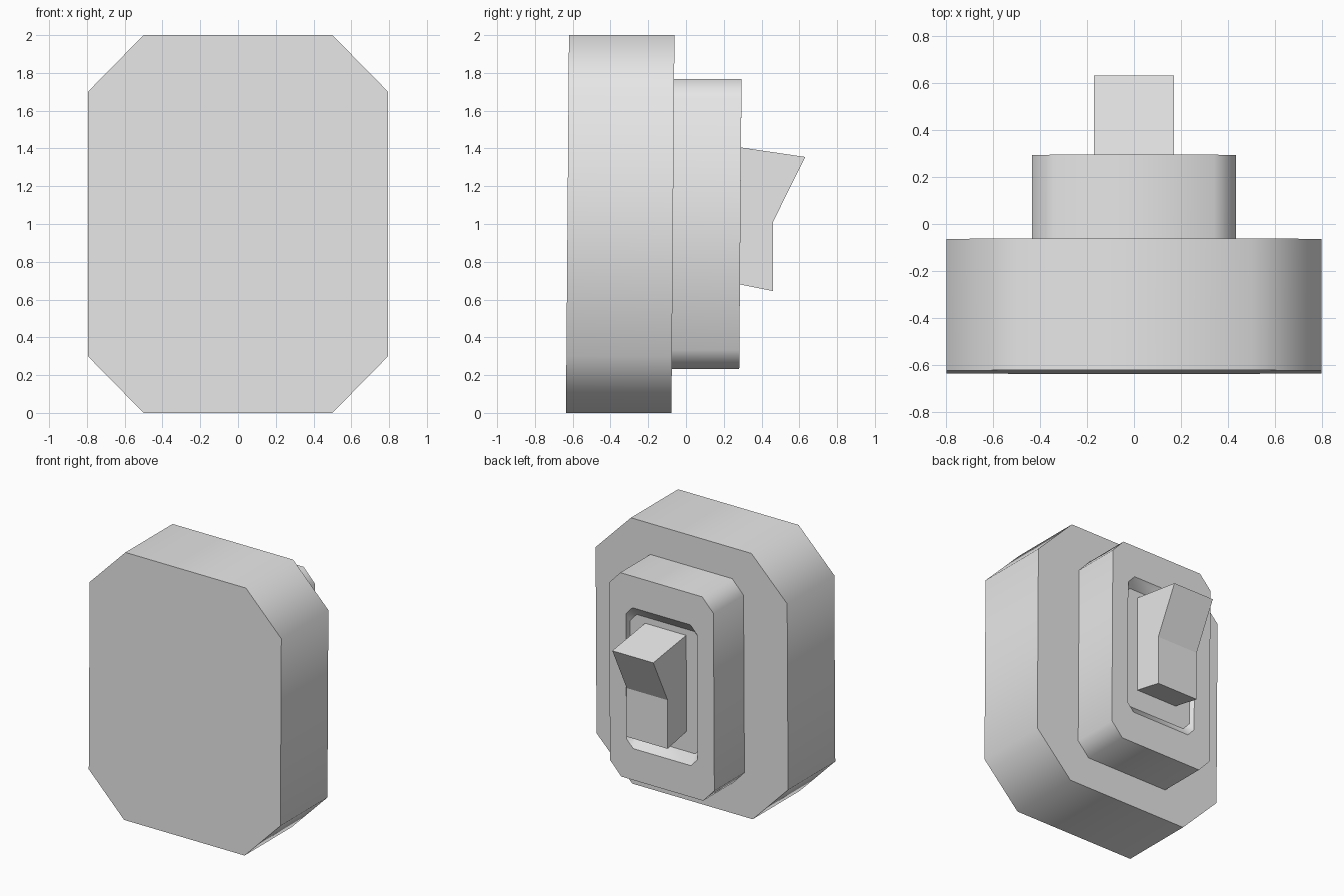
import bpy
import bmesh
from mathutils import Vector

TILT = 0.008  # slight lean of the whole switch about x
MID_Z = 1.0

cube = bpy.data.objects.get("Cube")
if cube:
    bpy.data.objects.remove(cube, do_unlink=True)

# Single light grey plastic
plastic = bpy.data.materials.new("light_grey_plastic")
plastic.use_nodes = True
grey = (0.8, 0.8, 0.8, 1.0)
plastic.diffuse_color = grey
plastic.node_tree.nodes["Principled BSDF"].inputs["Base Color"].default_value = grey


def octagon(half_x, half_z, cut_x, cut_z, y):
    """Rectangle with chamfered corners, in the xz plane at depth y."""
    quarter = [(half_x, half_z - cut_z), (half_x - cut_x, half_z)]
    mirrored = [(-x, z) for x, z in reversed(quarter)]
    half = quarter + mirrored
    loop = half + [(-x, -z) for x, z in half]
    return [Vector((x, y, MID_Z + z)) for x, z in loop]


def loft(name, rings, smooth_bands=()):
    """Skin successive rings, cap both ends, smooth the chosen bands."""
    bm = bmesh.new()
    loops = [[bm.verts.new(p) for p in ring] for ring in rings]
    for band, (a, b) in enumerate(zip(loops, loops[1:])):
        for i in range(len(a)):
            j = (i + 1) % len(a)
            face = bm.faces.new((a[i], a[j], b[j], b[i]))
            face.smooth = band in smooth_bands
    bm.faces.new(loops[0])
    bm.faces.new(loops[-1])
    for v in bm.verts:
        v.co.y += TILT * (v.co.z - MID_Z)
    bmesh.ops.recalc_face_normals(bm, faces=bm.faces)
    mesh = bpy.data.meshes.new(name)
    bm.to_mesh(mesh)
    bm.free()
    mesh.materials.append(plastic)
    obj = bpy.data.objects.new(name, mesh)
    bpy.context.collection.objects.link(obj)
    return obj


# Wide mounting plate
loft("wall_plate", [octagon(0.795, 1.0, 0.295, 0.3, y) for y in (-0.628, -0.069)], {0})

# Raised housing with a shallow recess whose ends slope inward
loft("switch_housing", [
    octagon(0.433, 0.767, 0.093, 0.1, -0.069),
    octagon(0.433, 0.767, 0.093, 0.1, 0.288),
    octagon(0.295, 0.53, 0.055, 0.06, 0.288),
    octagon(0.295, 0.46, 0.055, 0.06, 0.238),
], {0, 2})

# Angled toggle, extruded sideways from its profile
toggle_profile = [(0.235, 1.413), (0.628, 1.355), (0.46, 1.01),
                  (0.463, 0.645), (0.24, 0.69)]
loft("toggle", [[Vector((x, y, z)) for y, z in toggle_profile]
                for x in (-0.17, 0.17)])
